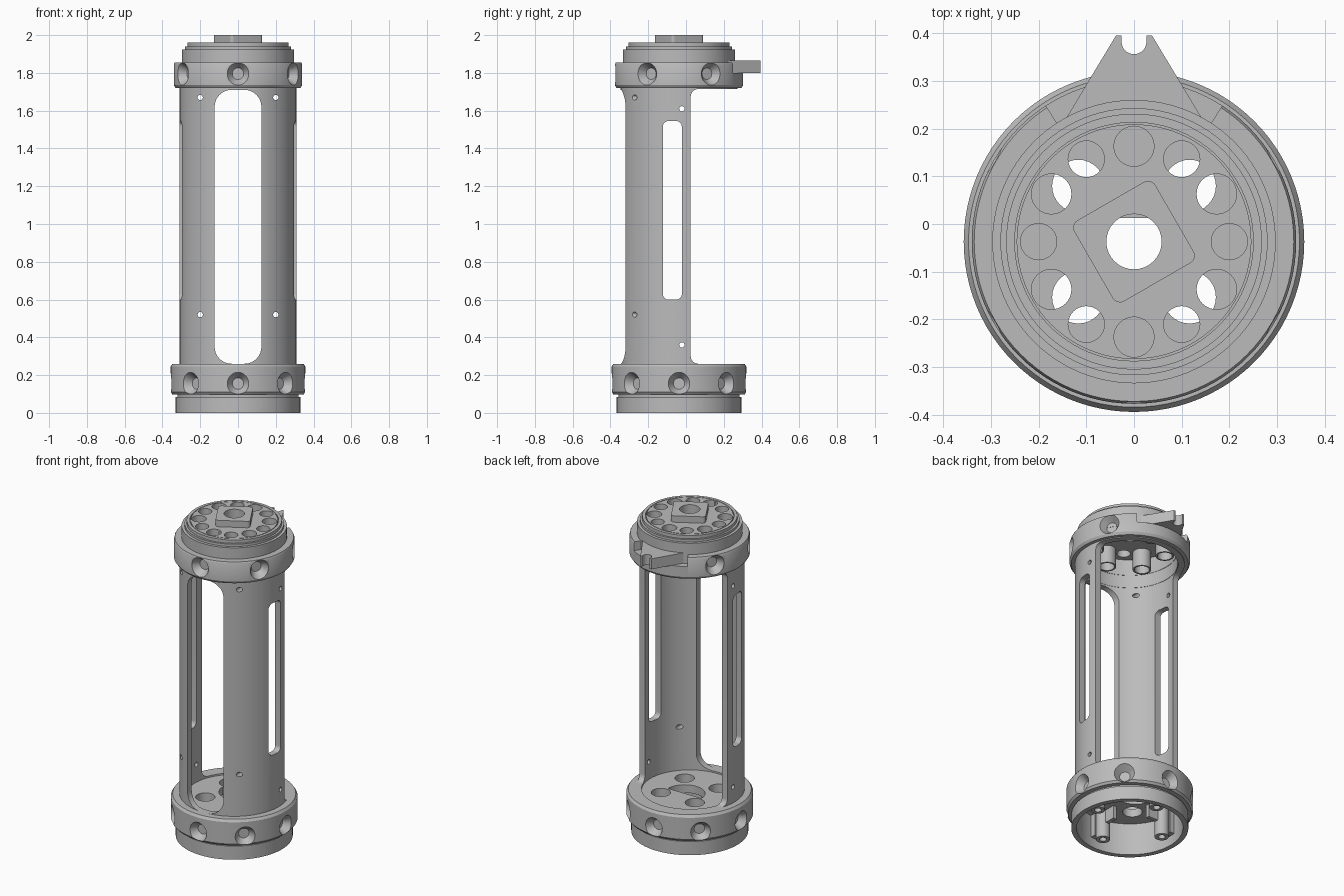
import bpy, bmesh
from math import sin, cos, pi, radians
from mathutils import Matrix

if "Cube" in bpy.data.objects:
    bpy.data.objects.remove(bpy.data.objects["Cube"])

CY = -0.037  # y of the tube axis
grey = bpy.data.materials.new("machined grey")
grey.use_nodes = True
grey.diffuse_color = (0.5, 0.5, 0.5, 1)
grey.node_tree.nodes["Principled BSDF"].inputs["Base Color"].default_value = grey.diffuse_color


def finish(name, bm):
    bmesh.ops.remove_doubles(bm, verts=bm.verts, dist=1e-5)
    bmesh.ops.recalc_face_normals(bm, faces=bm.faces)
    mesh = bpy.data.meshes.new(name)
    bm.to_mesh(mesh)
    bm.free()
    mesh.materials.append(grey)
    ob = bpy.data.objects.new(name, mesh)
    bpy.context.scene.collection.objects.link(ob)
    return ob


def lathe(name, profile, x=0, y=CY, steps=96):
    """Spin a closed (radius, z) profile about a vertical axis."""
    bm = bmesh.new()
    rings = [[bm.verts.new((x + r * cos(2 * pi * i / steps), y + r * sin(2 * pi * i / steps), z))
              for r, z in profile] for i in range(steps)]
    n = len(profile)
    for i in range(steps):
        a, b = rings[i], rings[(i + 1) % steps]
        for j in range(n):
            k = (j + 1) % n
            if profile[j][0] or profile[k][0]:
                bm.faces.new((a[j], b[j], b[k], a[k]))
    return finish(name, bm)


def prism(name, outline, lo, hi, axis="z"):
    """Extrude a 2D outline along an axis."""
    place = {"x": lambda u, v, w: (w, u, v), "y": lambda u, v, w: (u, w, v),
             "z": lambda u, v, w: (u, v, w)}[axis]
    bm = bmesh.new()
    a = [bm.verts.new(place(u, v, lo)) for u, v in outline]
    b = [bm.verts.new(place(u, v, hi)) for u, v in outline]
    bm.faces.new(a)
    bm.faces.new(b)
    for i in range(len(a)):
        j = (i + 1) % len(a)
        bm.faces.new((a[i], a[j], b[j], b[i]))
    return finish(name, bm)


def arc(cx, cy, r, start, end, steps):
    return [(cx + r * cos(radians(start + (end - start) * i / steps)),
             cy + r * sin(radians(start + (end - start) * i / steps))) for i in range(steps + 1)]


def circle(cx, cy, r, steps=32):
    return arc(cx, cy, r, 0, 360, steps)[:-1]


def rounded(u0, u1, v0, v1, r):
    return (arc(u1 - r, v1 - r, r, 0, 90, 8) + arc(u0 + r, v1 - r, r, 90, 180, 8)
            + arc(u0 + r, v0 + r, r, 180, 270, 8) + arc(u1 - r, v0 + r, r, 270, 360, 8))


def polar(r, deg):
    return r * cos(radians(deg)), CY + r * sin(radians(deg))


def countersink(radius, deg, z):
    bm = bmesh.new()
    m = (Matrix.Translation((0, CY, 0)) @ Matrix.Rotation(radians(deg), 4, "Z")
         @ Matrix.Translation((radius - 0.015, 0, z)) @ Matrix.Rotation(pi / 2, 4, "Y"))
    bmesh.ops.create_cone(bm, cap_ends=True, segments=32, radius1=0.03, radius2=0.07,
                          depth=0.06, matrix=m)
    return finish("cutter", bm)


def cut(ob, cutters):
    bpy.context.view_layer.objects.active = ob
    for c in cutters:
        mod = ob.modifiers.new("cut", "BOOLEAN")
        mod.operation, mod.solver, mod.object = "DIFFERENCE", "EXACT", c
        bpy.ops.object.modifier_apply(modifier=mod.name)
        bpy.data.objects.remove(c)
    return ob


parts = []

# Base cup with raised ring and floor
base = lathe("base", [(0.3, 0), (0.33, 0), (0.33, 0.085), (0.32, 0.085), (0.32, 0.097),
                      (0.347, 0.097), (0.357, 0.11), (0.357, 0.245), (0.347, 0.26),
                      (0.3, 0.26), (0.3, 0.25), (0, 0.25), (0, 0.2), (0.3, 0.2)])
cutters = [countersink(0.357, 45 * k, 0.155) for k in range(8)]
cutters += [prism("cutter", circle(*polar(0.165, a), 0.055), 0.1, 0.4) for a in (45, 135, 225, 315)]
cutters.append(prism("cutter", arc(0, 0.013, 0.115, 180, 360, 24), 0.1, 0.4))
parts.append(cut(base, cutters))

# Ribs and clip posts under the floor
for k in range(4):
    a = 90 * k
    x, y = polar(0.235, a)
    parts.append(lathe("clip_post", [(0.02, 0.03), (0.04, 0.03), (0.04, 0.21), (0.02, 0.21)], x, y, 24))
    c, s = cos(radians(a)), sin(radians(a))
    corners = [(0.265, -0.035), (0.31, -0.035), (0.31, 0.035), (0.265, 0.035)]
    parts.append(prism("clip_block", [(u * c - v * s, CY + u * s + v * c) for u, v in corners], 0.06, 0.21))
    corners = [(0.13, -0.012), (0.21, -0.012), (0.21, 0.012), (0.13, 0.012)]
    parts.append(prism("floor_rib", [(u * c - v * s, CY + u * s + v * c) for u, v in corners], 0.12, 0.21))

# Slotted tube, open at the back
tube = lathe("tube", [(0.272, 0.24), (0.309, 0.24), (0.309, 1.74), (0.272, 1.74)])
cutters = [prism("cutter", rounded(-0.124, 0.124, 0.26, 1.71, 0.09), -0.6, -0.1, "y"),
           prism("cutter", rounded(0.025, 0.6, 0.26, 1.715, 0.04), -1, 1, "x"),
           prism("cutter", rounded(-0.123, -0.022, 0.6, 1.545, 0.03), -1, 1, "x")]
cutters += [prism("cutter", circle(x, z, 0.014, 16), -0.6, -0.1, "y")
            for x in (-0.2, 0.2) for z in (0.52, 1.67)]
cutters += [prism("cutter", circle(-0.022, z, 0.014, 16), -1, 1, "x") for z in (0.36, 1.61)]
parts.append(cut(tube, cutters))

# Upper ring with countersinks and a notch at the back
ring = lathe("upper_ring", [(0.27, 1.72), (0.33, 1.72), (0.34, 1.735), (0.34, 1.845),
                            (0.335, 1.855), (0.27, 1.855)])
cutters = [countersink(0.34, 30 + 60 * k, 1.795) for k in range(6) if k != 1]
cutters.append(prism("cutter", arc(0, CY, 0.296, 57, 123, 24) + arc(0, CY, 0.42, 123, 57, 24), 1.8, 1.9))
parts.append(cut(ring, cutters))

# Pointer tab with a U-shaped tip
parts.append(prism("pointer_tab", [(0.142, 0.222), (0.038, 0.395), (0.026, 0.395)]
                   + arc(0, 0.382, 0.026, 0, -180, 16)
                   + [(-0.026, 0.395), (-0.038, 0.395), (-0.142, 0.222)], 1.8, 1.865))

# Stepped cap with a circle of holes
cap = lathe("cap", [(0, 1.96), (0.246, 1.96), (0.246, 1.95), (0.25, 1.95), (0.25, 1.96),
                    (0.268, 1.96), (0.268, 1.94), (0.28, 1.94), (0.28, 1.925), (0.297, 1.925),
                    (0.297, 1.8), (0.268, 1.8), (0.268, 1.9), (0, 1.9)])
cutters = [prism("cutter", circle(*polar(0.2, 30 * k), 0.042 if k % 2 else 0.038),
                 1.915 if k in (0, 6) else 1.85, 2.05) for k in range(12)]
cutters.append(prism("cutter", circle(0, CY, 0.058), 1.8, 2.1))
parts.append(cut(cap, cutters))

# Hole sleeves below the cap
for k in range(1, 12, 2):
    x, y = polar(0.2, 30 * k)
    parts.append(lathe("hole_sleeve", [(0.042, 1.79), (0.052, 1.79), (0.052, 1.905), (0.042, 1.905)], x, y, 32))

# Turned square boss on top
c, s = cos(radians(30)), sin(radians(30))
square = rounded(-0.098, 0.098, -0.098, 0.098, 0.018)
boss = prism("square_boss", [(u * c - v * s, CY + u * s + v * c) for u, v in square], 1.955, 2.0)
parts.append(cut(boss, [prism("cutter", circle(0, CY, 0.058), 1.8, 2.1)]))

# Smooth the round walls, keep edges crisp
bpy.ops.object.select_all(action="DESELECT")
for ob in parts:
    ob.select_set(True)
bpy.context.view_layer.objects.active = parts[0]
bpy.ops.object.shade_smooth_by_angle(angle=radians(30))
